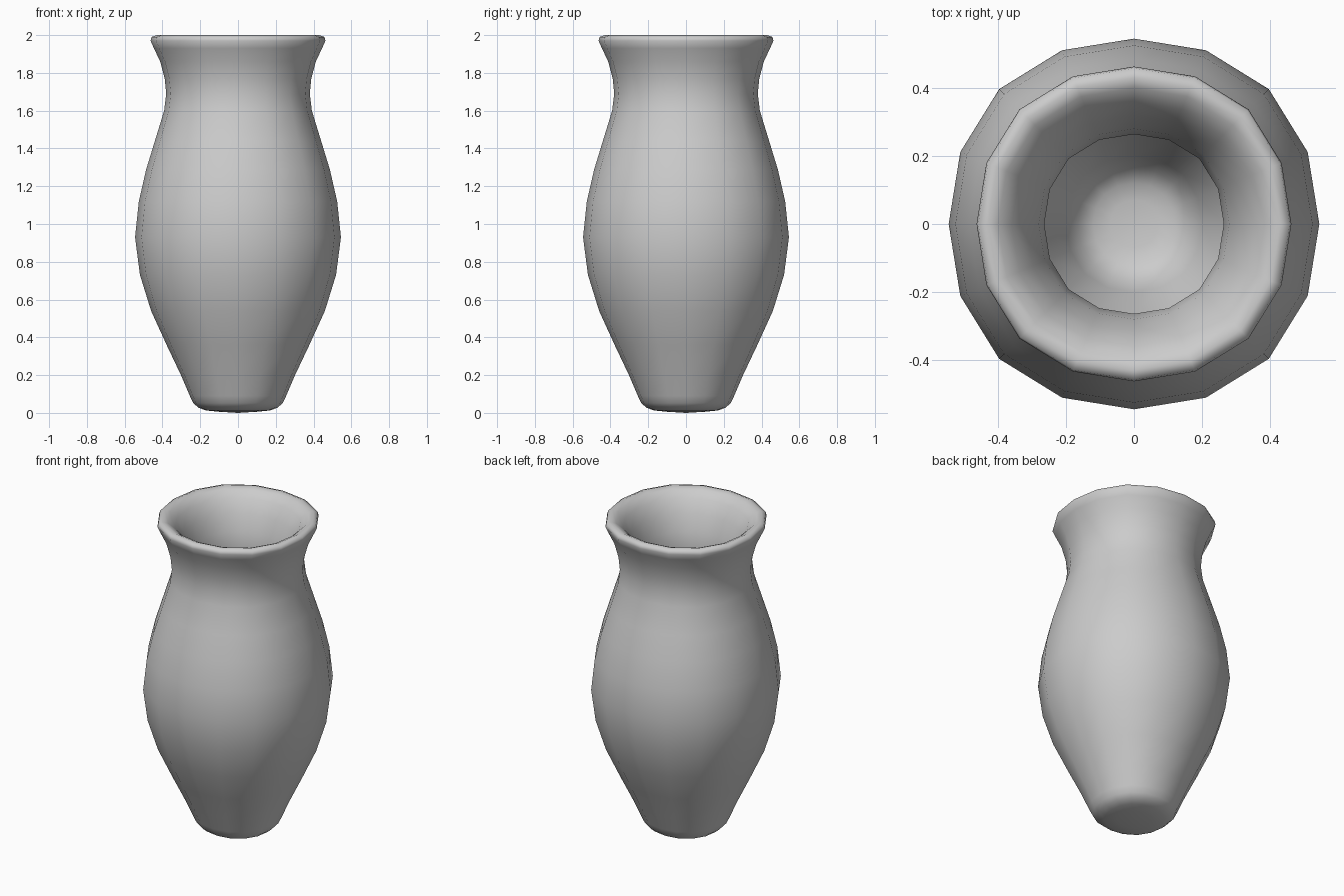
import bpy, bmesh, math

# Wall profile (radius, height): under the foot, up the outside, over the lip, down the inside
PROFILE = [
    (0.10, 0.006), (0.17, 0.013), (0.21, 0.028), (0.237, 0.052), (0.255, 0.09),
    (0.302, 0.20), (0.378, 0.36), (0.46, 0.54), (0.519, 0.73), (0.545, 0.93),
    (0.525, 1.12), (0.486, 1.29), (0.44, 1.44), (0.391, 1.60), (0.38, 1.69),
    (0.388, 1.77), (0.412, 1.86), (0.445, 1.93), (0.463, 1.97), (0.458, 1.99),
    (0.43, 2.0), (0.40, 1.987), (0.36, 1.95), (0.318, 1.87), (0.28, 1.77),
    (0.264, 1.67), (0.272, 1.59), (0.32, 1.43), (0.37, 1.27), (0.41, 1.10),
    (0.425, 0.93), (0.40, 0.75), (0.34, 0.56), (0.265, 0.39), (0.20, 0.24),
    (0.165, 0.16), (0.12, 0.13), (0.07, 0.12),
]
SIDES = 16


def ring(bm, r, z):
    # Slightly squarish ring, fullest on the diagonals
    verts = []
    for i in range(SIDES):
        a = 2 * math.pi * i / SIDES
        k = r * (1 + 0.0145 * (1 - math.cos(4 * a)))
        verts.append(bm.verts.new((k * math.cos(a), k * math.sin(a), z)))
    return verts


bm = bmesh.new()
rings = [ring(bm, r, z) for r, z in PROFILE]
for lo, hi in zip(rings, rings[1:]):
    for i in range(SIDES):
        j = (i + 1) % SIDES
        bm.faces.new((lo[i], lo[j], hi[j], hi[i]))

# Close the foot and the inner floor
for end, z in ((rings[0], 0.0), (rings[-1], 0.118)):
    centre = bm.verts.new((0, 0, z))
    for i in range(SIDES):
        bm.faces.new((end[i], end[(i + 1) % SIDES], centre))

bmesh.ops.recalc_face_normals(bm, faces=bm.faces)
for f in bm.faces:
    f.smooth = True
mesh = bpy.data.meshes.new("vase")
bm.to_mesh(mesh)
bm.free()
vase = bpy.data.objects.new("vase", mesh)
bpy.context.collection.objects.link(vase)
